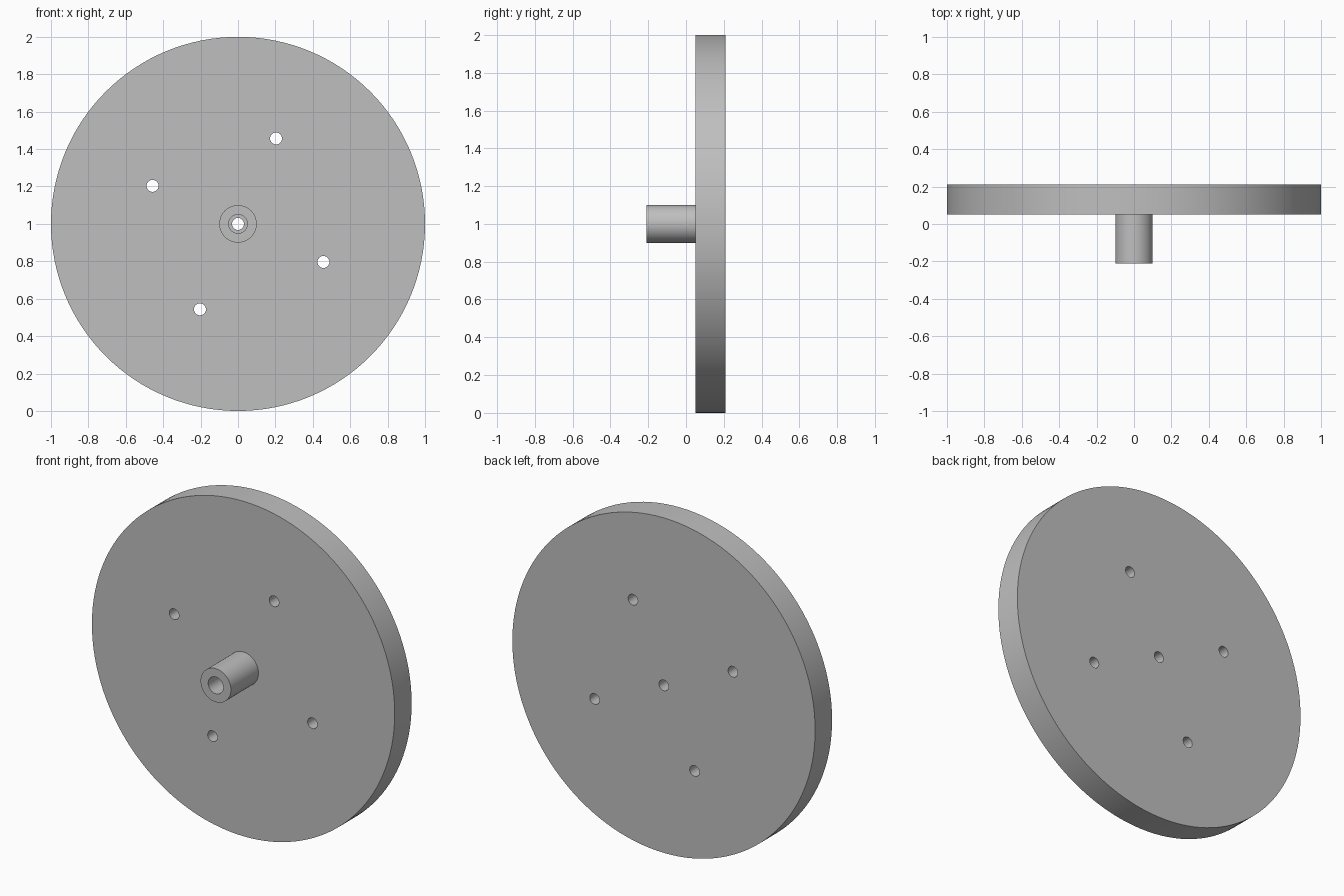
import bpy, bmesh, math
from mathutils import Matrix

cube = bpy.data.objects.get("Cube")
if cube:
    bpy.data.objects.remove(cube, do_unlink=True)

CENTRE_Z = 1.0
FRONT, BACK, HUB_END = 0.05, 0.21, -0.21
HOLE_R, BOLT_CIRCLE = 0.032, 0.5

grey = bpy.data.materials.new("plain_grey")
grey.use_nodes = True
colour = (0.52, 0.52, 0.52, 1)
grey.diffuse_color = colour
grey.node_tree.nodes["Principled BSDF"].inputs["Base Color"].default_value = colour


def make_object(name, bm):
    mesh = bpy.data.meshes.new(name)
    bm.to_mesh(mesh)
    bm.free()
    mesh.materials.append(grey)
    obj = bpy.data.objects.new(name, mesh)
    bpy.context.collection.objects.link(obj)
    return obj


def add_cylinder(bm, radius, y0, y1, x=0, z=CENTRE_Z, segments=32):
    """Closed cylinder running along y."""
    place = Matrix.Translation((x, (y0 + y1) / 2, z)) @ Matrix.Rotation(math.pi / 2, 4, 'X')
    bmesh.ops.create_cone(bm, cap_ends=True, segments=segments, radius1=radius,
                          radius2=radius, depth=y1 - y0, matrix=place)


def cut(obj, cutter):
    cutter.hide_render = True
    mod = obj.modifiers.new("holes", 'BOOLEAN')
    mod.operation, mod.solver, mod.object = 'DIFFERENCE', 'EXACT', cutter
    bpy.context.view_layer.objects.active = obj
    bpy.ops.object.modifier_apply(modifier=mod.name)
    bpy.data.objects.remove(cutter, do_unlink=True)


def smooth(obj):
    bpy.ops.object.select_all(action='DESELECT')
    obj.select_set(True)
    bpy.context.view_layer.objects.active = obj
    bpy.ops.object.shade_smooth_by_angle(angle=math.radians(30))


# Round plate with a centre hole and four bolt holes
bm = bmesh.new()
add_cylinder(bm, 1.0, FRONT, BACK, segments=128)
plate = make_object("round_plate", bm)

bm = bmesh.new()
add_cylinder(bm, HOLE_R, FRONT - 0.1, BACK + 0.1)
for i in range(4):
    a = math.radians(66 + 90 * i)
    add_cylinder(bm, HOLE_R, FRONT - 0.1, BACK + 0.1,
                 BOLT_CIRCLE * math.cos(a), CENTRE_Z + BOLT_CIRCLE * math.sin(a))
cut(plate, make_object("hole_cutter", bm))
smooth(plate)

# Hollow hub: a tube profile spun around the axle
bm = bmesh.new()
profile = [(0.1, FRONT), (0.1, HUB_END), (0.05, HUB_END), (0.05, FRONT)]
verts = [bm.verts.new((r, y, CENTRE_Z)) for r, y in profile]
edges = [bm.edges.new(pair) for pair in zip(verts, verts[1:])]
bmesh.ops.spin(bm, geom=verts + edges, cent=(0, 0, CENTRE_Z), axis=(0, 1, 0),
               angle=math.tau, steps=64, use_merge=True)
bmesh.ops.remove_doubles(bm, verts=bm.verts, dist=0.0001)
bmesh.ops.recalc_face_normals(bm, faces=bm.faces)
# Face the open tube outward, judged by its front ring
ring = next(f for f in bm.faces if abs(f.calc_center_median().y - HUB_END) < 0.001)
if ring.normal.y > 0:
    bmesh.ops.reverse_faces(bm, faces=bm.faces)
smooth(make_object("hub", bm))
